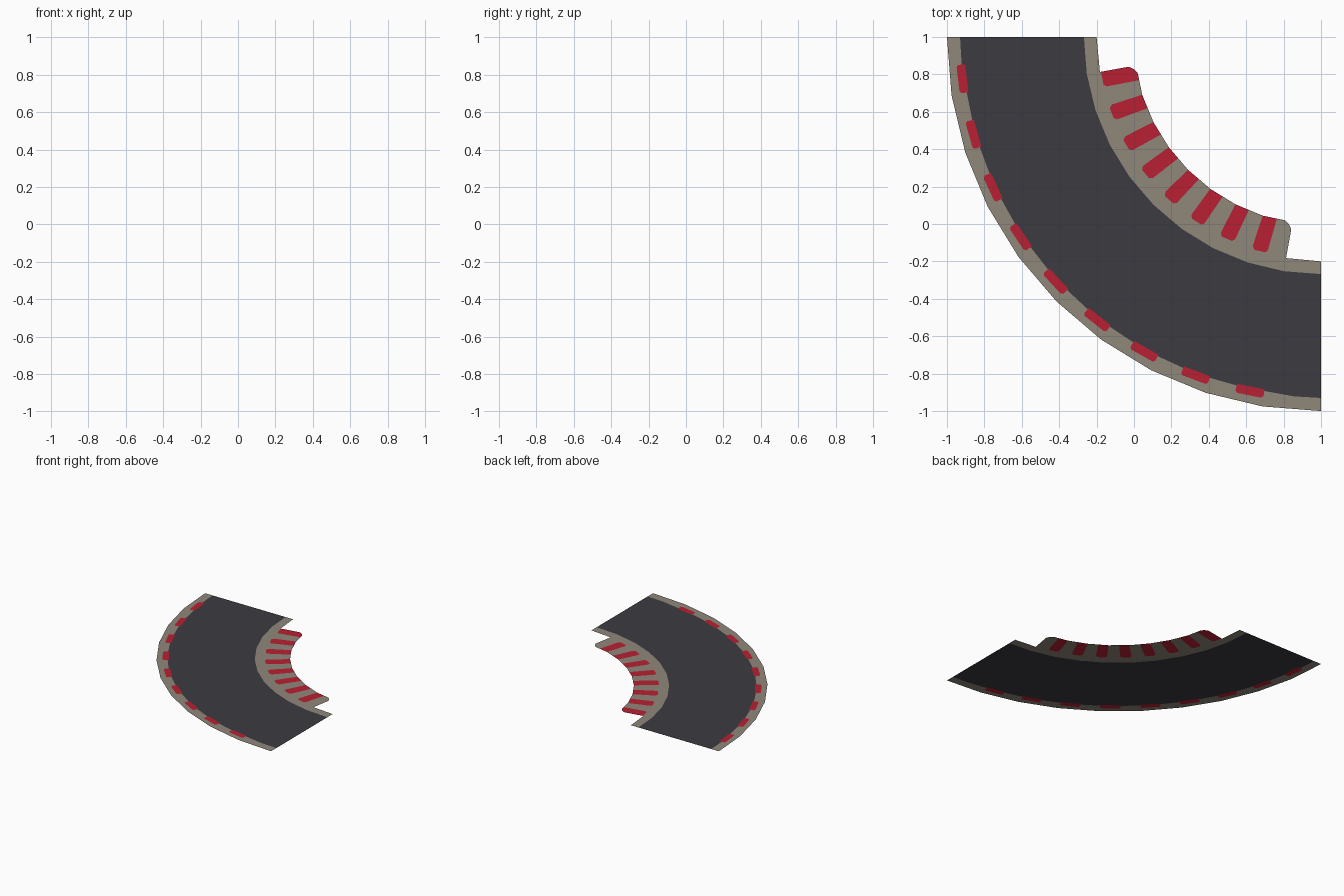
import bpy, bmesh, math
from mathutils import Vector, geometry

if "Cube" in bpy.data.objects:
    bpy.data.objects.remove(bpy.data.objects["Cube"])


def material(name, rgb):
    m = bpy.data.materials.new(name)
    m.diffuse_color = (*rgb, 1)
    m.use_nodes = True
    m.node_tree.nodes["Principled BSDF"].inputs["Base Color"].default_value = m.diffuse_color
    return m


asphalt_mat = material("dark asphalt", (0.045, 0.044, 0.053))
kerb_mat = material("warm grey kerb", (0.275, 0.242, 0.195))
red_mat = material("kerb red", (0.48, 0.0145, 0.032))


def polar(r, deg):
    # the bend turns about the corner (1, 1); 0 deg is the left end
    a = math.radians(deg)
    return Vector((1 - r * math.cos(a), 1 - r * math.sin(a)))


def arc(r, start, end, step=9):
    n = round(abs(end - start) / step)
    return [(r, start + (end - start) * i / n) for i in range(n + 1)]


# whole outline: outer arc, then inner edge with the wide kerb between 9 and 81 degrees
outline = (arc(2.0, 0, 90) + [(1.2, 90), (1.197, 81), (1.042, 81.2), (1.016, 80.3), (0.999, 78.8)]
           + arc(1.005, 72, 18) + [(0.999, 11.2), (1.016, 9.7), (1.042, 8.8), (1.197, 9), (1.2, 0)])

# driving lane, slightly wider at its two ends
lane = ([(1.93, 0), (1.927, 4.3)] + arc(1.917, 9, 81, 4.5)
        + [(1.927, 85.7), (1.93, 90)] + arc(1.268, 90, 0))


def outer_stripe(k):
    a, b = 4.4 + 9 * k, 8.9 + 9 * k
    return [(1.908, a), (1.945, a), (1.955, a + .35), (1.955, b - .35),
            (1.945, b), (1.908, b)]


def inner_stripe(k):
    a, b = 9 * k - (1.0 if k == 1 else 0.1), 9 * k + 4.4
    return [(0.98, a), (1.175, a), (1.192, a + .7), (1.19, b - 1.0),
            (1.175, b - .4), (0.98, b)]


# cut all the outlines into one flat sheet without overlaps
loops = [outline, lane] + [outer_stripe(k) for k in range(9)] + [inner_stripe(k) for k in range(1, 9)]
points, faces = [], []
for loop in loops:
    faces.append(list(range(len(points), len(points) + len(loop))))
    points += [polar(r, a) for r, a in loop]
verts, _, tris, _, _, owners = geometry.delaunay_2d_cdt(points, [], faces, 1, 1e-5)

# sort the pieces into parts
parts = {"road_surface": asphalt_mat, "outer_kerb": kerb_mat, "inner_kerb": kerb_mat,
         "outer_kerb_stripes": red_mat, "inner_kerb_stripes": red_mat}
pieces = {name: [] for name in parts}
for tri, own in zip(tris, owners):
    if 0 not in own:
        continue
    centre = sum((verts[i] for i in tri), Vector((0, 0))) / len(tri)
    side = "outer" if (centre - Vector((1, 1))).length > 1.6 else "inner"
    if max(own) > 1:
        pieces[side + "_kerb_stripes"].append(tri)
    elif 1 in own:
        pieces["road_surface"].append(tri)
    else:
        pieces[side + "_kerb"].append(tri)

for name, tri_list in pieces.items():
    bm = bmesh.new()
    made = {}
    for tri in tri_list:
        for i in tri:
            if i not in made:
                made[i] = bm.verts.new((verts[i].x, verts[i].y, 0))
        f = bm.faces.new([made[i] for i in tri])
        f.normal_update()
        if f.normal.z < 0:
            f.normal_flip()
    mesh = bpy.data.meshes.new(name)
    bm.to_mesh(mesh)
    bm.free()
    mesh.materials.append(parts[name])
    bpy.context.collection.objects.link(bpy.data.objects.new(name, mesh))
